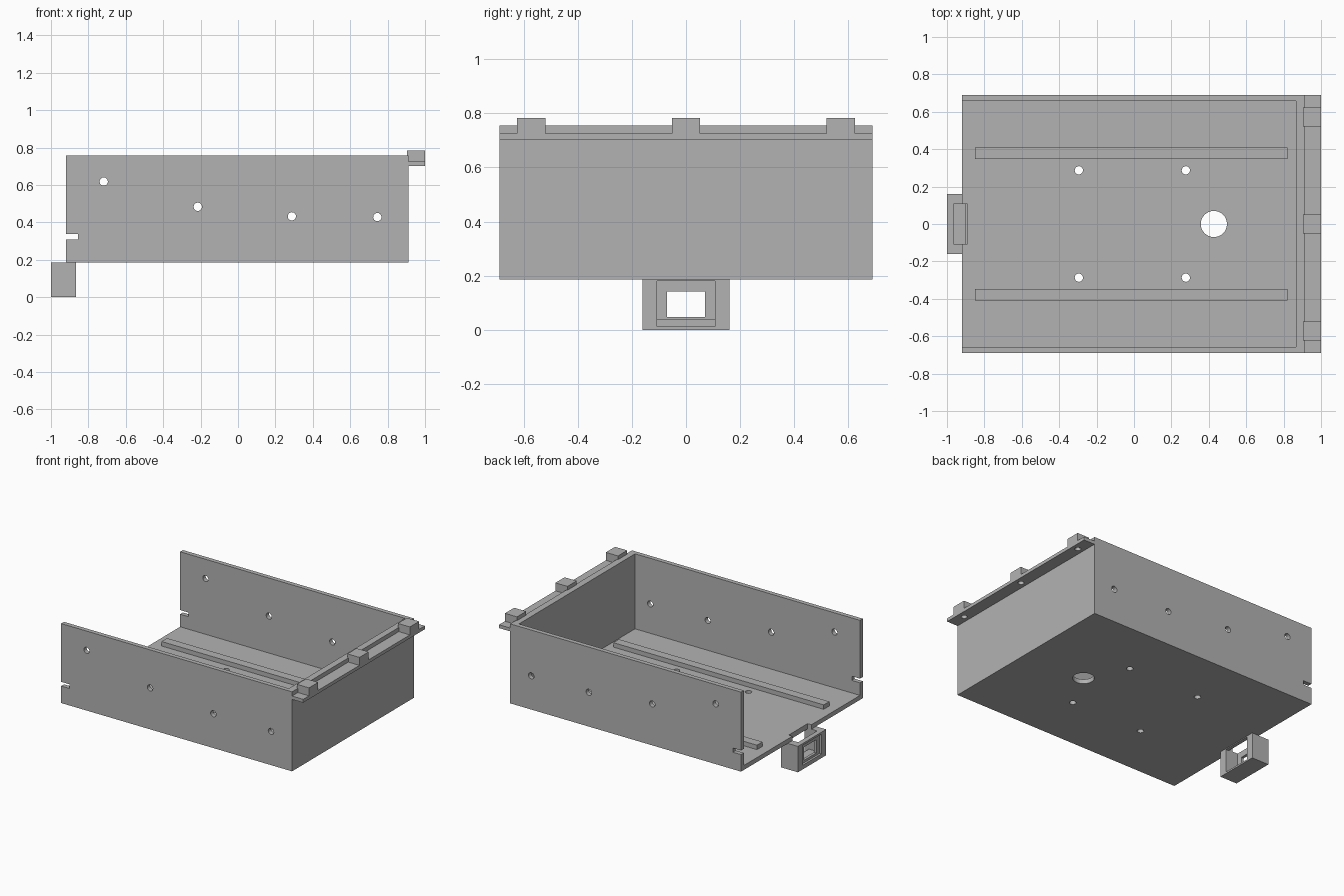
import bpy
import bmesh
from mathutils import Matrix, Vector

if "Cube" in bpy.data.objects:
    bpy.data.objects.remove(bpy.data.objects["Cube"], do_unlink=True)

grey = bpy.data.materials.new("plain_grey")
grey.use_nodes = True
grey.diffuse_color = (0.45, 0.45, 0.45, 1)
grey.node_tree.nodes["Principled BSDF"].inputs["Base Color"].default_value = grey.diffuse_color


def add_object(name, bm):
    mesh = bpy.data.meshes.new(name)
    bm.to_mesh(mesh)
    bm.free()
    mesh.materials.append(grey)
    obj = bpy.data.objects.new(name, mesh)
    bpy.context.collection.objects.link(obj)
    return obj


def box(name, x, y, z):
    """Box from (min, max) ranges."""
    low, high = Vector((x[0], y[0], z[0])), Vector((x[1], y[1], z[1]))
    bm = bmesh.new()
    place = Matrix.Translation((low + high) / 2) @ Matrix.Diagonal(high - low).to_4x4()
    bmesh.ops.create_cube(bm, size=1, matrix=place)
    return add_object(name, bm)


def drill(center, radius, length, axis="Z"):
    bm = bmesh.new()
    turn = Matrix.Rotation(1.570796, 4, "X") if axis == "Y" else Matrix()
    bmesh.ops.create_cone(bm, cap_ends=True, segments=32, radius1=radius, radius2=radius,
                          depth=length, matrix=Matrix.Translation(center) @ turn)
    return add_object("cutter", bm)


def cut(obj, cutters):
    """Subtract the cutters, bake the result and delete the cutters."""
    for cutter in cutters:
        cutter.hide_render = True
        mod = obj.modifiers.new("cut", "BOOLEAN")
        mod.operation = "DIFFERENCE"
        mod.solver = "EXACT"
        mod.object = cutter
    graph = bpy.context.evaluated_depsgraph_get()
    mesh = bpy.data.meshes.new_from_object(obj.evaluated_get(graph))
    obj.modifiers.clear()
    obj.data = mesh
    for cutter in cutters:
        bpy.data.objects.remove(cutter, do_unlink=True)


# Tray: open on top and at one end
LEFT, RIGHT, SIDE, BASE, TOP = -0.92, 0.912, 0.69, 0.186, 0.756
tray = box("tray", (LEFT, RIGHT), (-SIDE, SIDE), (BASE, TOP))
cutters = [box("cutter", (-1.1, 0.865), (-0.658, 0.658), (0.218, 1))]
# Board slots and side holes through both walls
cutters.append(box("cutter", (-1.05, -0.855), (-0.8, 0.8), (0.308, 0.338)))
for x, z in ((-0.718, 0.618), (-0.215, 0.483), (0.288, 0.432), (0.745, 0.428)):
    cutters.append(drill((x, 0, z), 0.022, 2, "Y"))
# Floor holes and latch notch
for x in (-0.295, 0.277):
    for side in (-1, 1):
        cutters.append(drill((x, side * 0.287, BASE), 0.022, 0.2))
cutters.append(drill((0.427, 0, BASE), 0.07, 0.2))
cutters.append(box("cutter", (-1.05, -0.89), (-0.107, 0.107), (0.1, 0.3)))
cut(tray, cutters)

# Support rails on the floor
for name, side in (("left_rail", 1), ("right_rail", -1)):
    box(name, (-0.85, 0.82), sorted((side * 0.347, side * 0.41)), (0.215, 0.25))

# Hinge ledge with blocks and blind screw holes from below
ledge = box("end_ledge", (RIGHT, 1), (-SIDE, SIDE), (0.702, 0.726))
centres = (-0.572, 0, 0.572)
cut(ledge, [drill((0.955, y, 0.71), 0.02, 0.1) for y in centres])
for y in centres:
    block = box("ledge_block", (0.904, 1), (y - 0.052, y + 0.052), (0.726, 0.783))
    cut(block, [drill((0.955, y, 0.726), 0.02, 0.06)])

# Latch bracket below the open end: slot, rear opening, front recess, window
bracket = box("latch_bracket", (-1, -0.865), (-0.16, 0.16), (0, BASE))
cut(bracket, [
    box("cutter", (-0.965, -0.89), (-0.107, 0.107), (0.038, 0.3)),
    box("cutter", (-0.9, -0.8), (-0.107, 0.107), (0.012, 0.18)),
    box("cutter", (-1.1, -0.985), (-0.107, 0.107), (0.03, 0.172)),
    box("cutter", (-1.1, -0.8), (-0.07, 0.07), (0.047, 0.142)),
])
